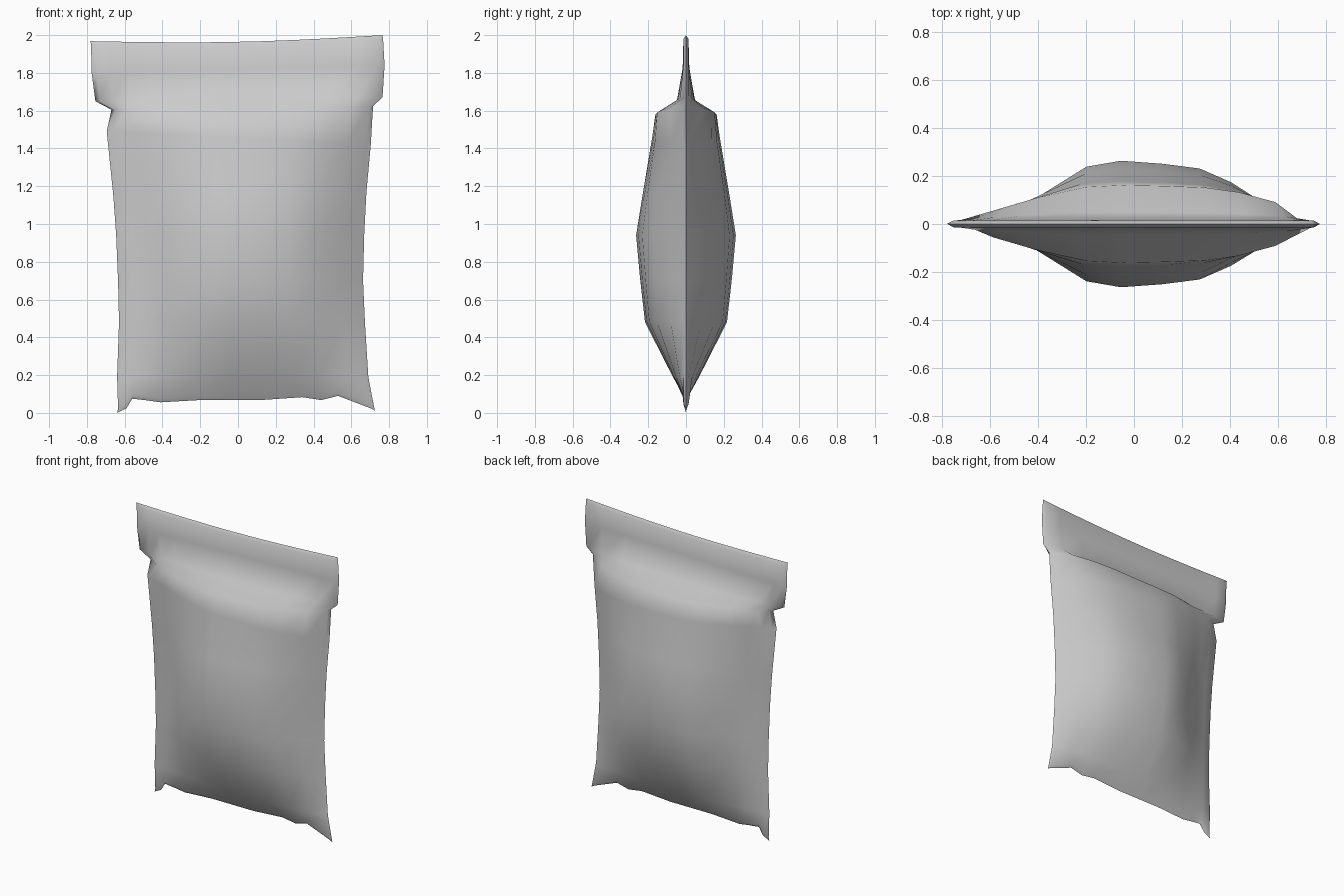
import bpy, bmesh, math

if "Cube" in bpy.data.objects:
    bpy.data.objects.remove(bpy.data.objects["Cube"])

# Columns across the bag: position (0 = left seam, 1 = right seam) and bulge
cols = [(0, 0), (.016, 0), (.06, .08), (.12, .2), (.19, .41), (.34, .9), (.45, 1),
        (.58, .95), (.70, .87), (.80, .64), (.91, .27), (.984, 0), (1, 0)]

# Rows upward: left x, left z, right x, right z, depth, flatness power, sag
rows = [(-.64, .19, .69, .19, .055, .8, 0),
        (-.63, .48, .672, .48, .203, .85, 0),
        (-.635, .70, .662, .70, .228, .95, 0),
        (-.645, .94, .668, .94, .25, 1, 0),
        (-.66, 1.15, .68, 1.17, .215, .9, 0),
        (-.695, 1.49, .703, 1.42, .165, .7, 0),
        (-.67, 1.605, .715, 1.625, .148, .5, .035),
        (-.755, 1.65, .765, 1.67, .035, .5, .01),
        (-.775, 1.80, .776, 1.84, .004, 1, 0),
        (-.778, 1.95, .768, 1.98, 0, 1, .02),
        (-.782, 1.968, .765, 2.0, 0, 1, .02)]

# Wavy bottom seam with pinched corners: x, z for each column
bottom = [(-.64, 0), (-.59, .025), (-.56, .075), (-.48, .066), (-.41, .056),
          (-.2, .068), (-.05, .068), (.12, .068), (.34, .083), (.44, .068),
          (.53, .09), (.70, .025), (.725, .012)]

RIM = .014  # half thickness of the sealed seam

grid = [[(x, 0, z) for x, z in bottom],
        [(x + dx, RIM, z + .022) for (x, z), dx in
         zip(bottom, [.005, -.015] + [0] * 9 + [-.005, -.005])]]
for xl, zl, xr, zr, depth, power, sag in rows:
    grid.append([(xl + (xr - xl) * u, RIM + depth * p ** power,
                  zl + (zr - zl) * u - sag * math.sin(math.pi * u))
                 for u, p in cols])

# Pouch: mirrored front and back sheets sharing the outer seam loop
bm = bmesh.new()
nr, nc = len(grid), len(cols)
sheets = {}
for side in (-1, 1):
    for r in range(nr):
        for c in range(nc):
            x, y, z = grid[r][c]
            edge = r in (0, nr - 1) or c in (0, nc - 1)
            if edge and side == 1:
                sheets[side, r, c] = sheets[-1, r, c]
            else:
                sheets[side, r, c] = bm.verts.new((x, 0 if edge else side * y, z))
    for r in range(nr - 1):
        for c in range(nc - 1):
            quad = [sheets[side, r + a, c + b] for a, b in ((0, 0), (0, 1), (1, 1), (1, 0))]
            bm.faces.new(quad if side == -1 else quad[::-1])
bmesh.ops.recalc_face_normals(bm, faces=bm.faces)

mesh = bpy.data.meshes.new("sealed_pouch")
bm.to_mesh(mesh)
bm.free()
pouch = bpy.data.objects.new("sealed_pouch", mesh)
bpy.context.collection.objects.link(pouch)
bpy.context.view_layer.objects.active = pouch
pouch.select_set(True)
bpy.ops.object.shade_smooth_by_angle(angle=math.radians(75))
